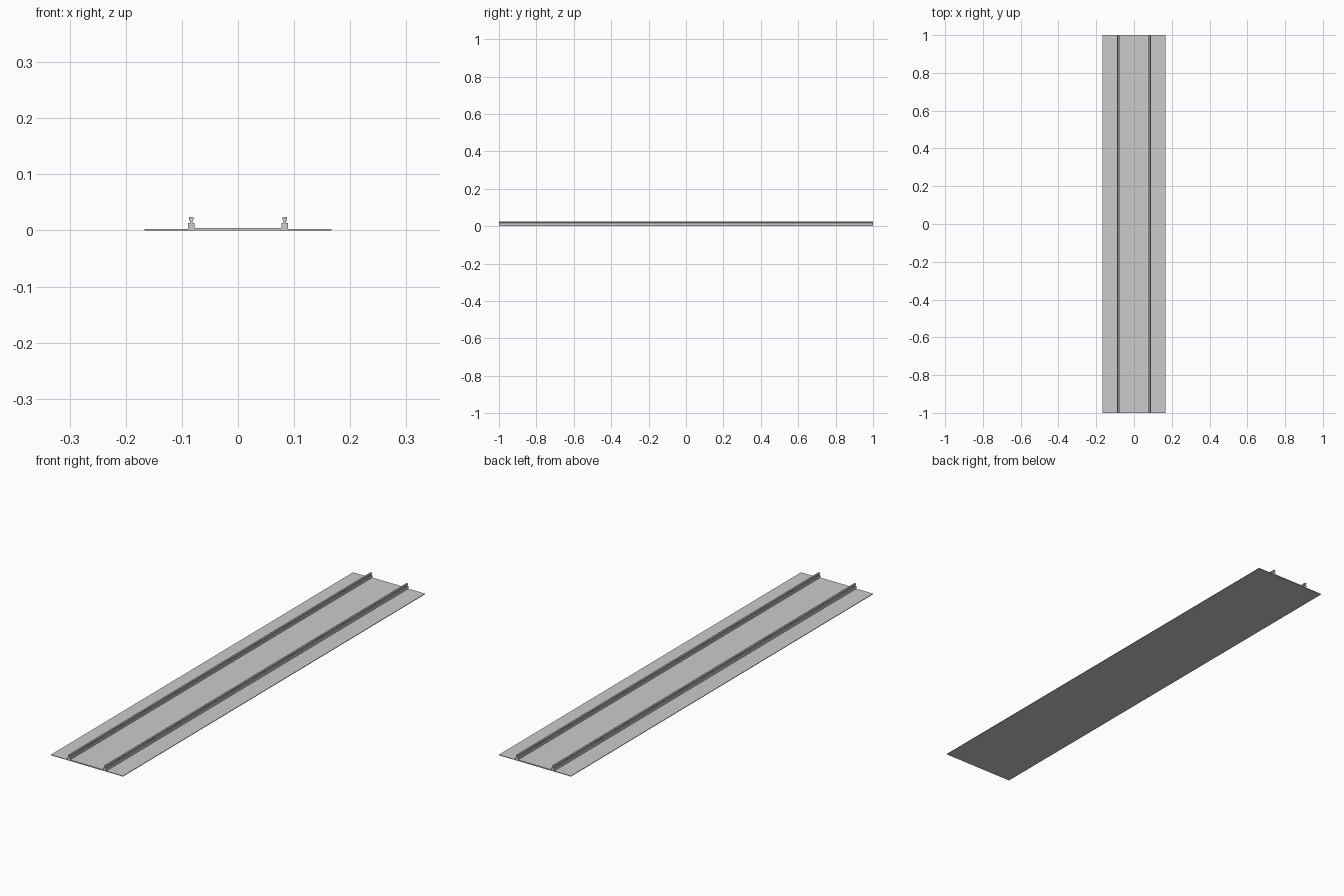
import bpy, bmesh

if "Cube" in bpy.data.objects:
    bpy.data.objects.remove(bpy.data.objects["Cube"])

L = 1.0  # half length along y


def extrude_profile(name, pts):
    """Closed x/z profile swept along the full track length."""
    bm = bmesh.new()
    front = bm.faces.new([bm.verts.new((x, -L, z)) for x, z in pts])
    ext = bmesh.ops.extrude_face_region(bm, geom=[front], use_keep_orig=True)
    verts = [g for g in ext["geom"] if isinstance(g, bmesh.types.BMVert)]
    bmesh.ops.translate(bm, verts=verts, vec=(0, 2 * L, 0))
    bmesh.ops.recalc_face_normals(bm, faces=bm.faces)
    me = bpy.data.meshes.new(name)
    bm.to_mesh(me)
    bm.free()
    ob = bpy.data.objects.new(name, me)
    bpy.context.collection.objects.link(ob)
    return ob


def slab(name, x0, x1, z0, z1):
    return extrude_profile(name, [(x0, z0), (x1, z0), (x1, z1), (x0, z1)])


# Ground plate and raised strip between the rails
slab("ground_plate", -0.167, 0.167, 0.0, 0.0025)
slab("centre_strip", -0.078, 0.078, 0.0025, 0.0045)

# Rail head and web: right half of the section, mirrored about its centre
half = [(0.002, 0.0135), (0.002, 0.0165), (0.0038, 0.0185),
        (0.0042, 0.0225), (0.0032, 0.024)]
section = half + [(-x, z) for x, z in reversed(half)]

for side, cx in (("left", -0.0835), ("right", 0.0835)):
    slab(side + "_rail_bed", cx - 0.0058, cx + 0.0058, 0.0025, 0.0135)
    extrude_profile(side + "_rail", [(cx + x, z) for x, z in section])
